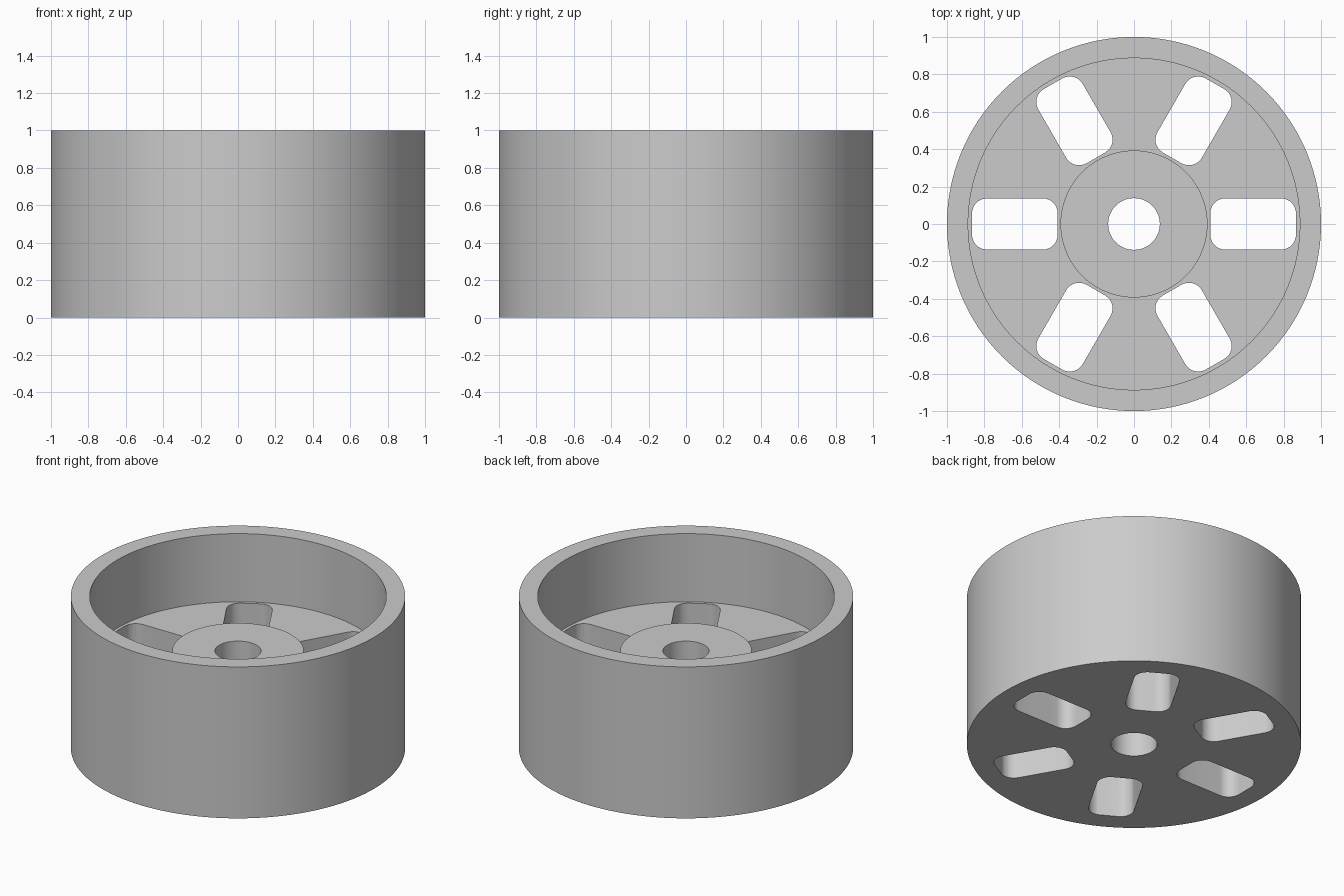
import bpy
import bmesh
from math import cos, sin, pi, radians
from mathutils import Matrix, Vector

old = bpy.data.objects.get("Cube")
if old:
    bpy.data.objects.remove(old, do_unlink=True)

SEGMENTS = 128
SLOTS = 6
BORE, HUB, RIM_INNER, RIM_OUTER = 0.138, 0.393, 0.887, 1.0
FLOOR_Z, HUB_Z, RIM_Z = 0.55, 0.64, 1.0
SLOT_INNER, SLOT_OUTER, SLOT_HALF, SLOT_CORNER = 0.408, 0.866, 0.137, 0.08

grey = bpy.data.materials.new("plain grey")
grey.use_nodes = True
colour = (0.6, 0.6, 0.6, 1)
grey.diffuse_color = colour
grey.node_tree.nodes["Principled BSDF"].inputs["Base Color"].default_value = colour


def make_object(name, bm):
    bmesh.ops.recalc_face_normals(bm, faces=bm.faces)
    mesh = bpy.data.meshes.new(name)
    bm.to_mesh(mesh)
    bm.free()
    mesh.materials.append(grey)
    obj = bpy.data.objects.new(name, mesh)
    bpy.context.collection.objects.link(obj)
    return obj


def lathe(name, profile):
    """Spin a closed (radius, height) outline around z."""
    bm = bmesh.new()
    verts = [bm.verts.new((r, 0, z)) for r, z in profile]
    edges = [bm.edges.new((a, b)) for a, b in zip(verts, verts[1:] + verts[:1])]
    bmesh.ops.spin(bm, geom=verts + edges, cent=(0, 0, 0), axis=(0, 0, 1),
                   angle=2 * pi, steps=SEGMENTS, use_merge=True)
    bmesh.ops.remove_doubles(bm, verts=bm.verts, dist=1e-5)
    return make_object(name, bm)


def slot_outline(steps=8):
    """Rounded rectangle lying along +x."""
    corners = [(SLOT_OUTER, 1, 1), (SLOT_INNER, -1, 1),
               (SLOT_INNER, -1, -1), (SLOT_OUTER, 1, -1)]
    points = []
    for i, (x, sx, sy) in enumerate(corners):
        cx, cy = x - sx * SLOT_CORNER, sy * (SLOT_HALF - SLOT_CORNER)
        for s in range(steps + 1):
            a = (i + s / steps) * pi / 2
            points.append(Vector((cx + SLOT_CORNER * cos(a),
                                  cy + SLOT_CORNER * sin(a), -0.1)))
    return points


# Wheel body: bore, raised hub, floor and tall rim in one outline
wheel = lathe("wheel", [
    (BORE, 0), (RIM_OUTER, 0), (RIM_OUTER, RIM_Z), (RIM_INNER, RIM_Z),
    (RIM_INNER, FLOOR_Z), (HUB, FLOOR_Z), (HUB, HUB_Z), (BORE, HUB_Z)])

# Ring of rounded slots cut through the floor
bm = bmesh.new()
for i in range(SLOTS):
    turn = Matrix.Rotation(i * 2 * pi / SLOTS, 3, 'Z')
    face = bm.faces.new([bm.verts.new(turn @ p) for p in slot_outline()])
    top = bmesh.ops.extrude_face_region(bm, geom=[face])["geom"]
    bmesh.ops.translate(bm, vec=(0, 0, RIM_Z - 0.1),
                        verts=[v for v in top if isinstance(v, bmesh.types.BMVert)])
cutter = make_object("slot_cutter", bm)
cutter.hide_render = True

cut = wheel.modifiers.new("slots", 'BOOLEAN')
cut.operation = 'DIFFERENCE'
cut.solver = 'EXACT'
cut.object = cutter

# Apply the cut, drop the cutter and smooth the round walls
bpy.ops.object.select_all(action='DESELECT')
wheel.select_set(True)
bpy.context.view_layer.objects.active = wheel
bpy.ops.object.modifier_apply(modifier=cut.name)
bpy.data.objects.remove(cutter, do_unlink=True)
bpy.ops.object.shade_smooth_by_angle(angle=radians(30))
